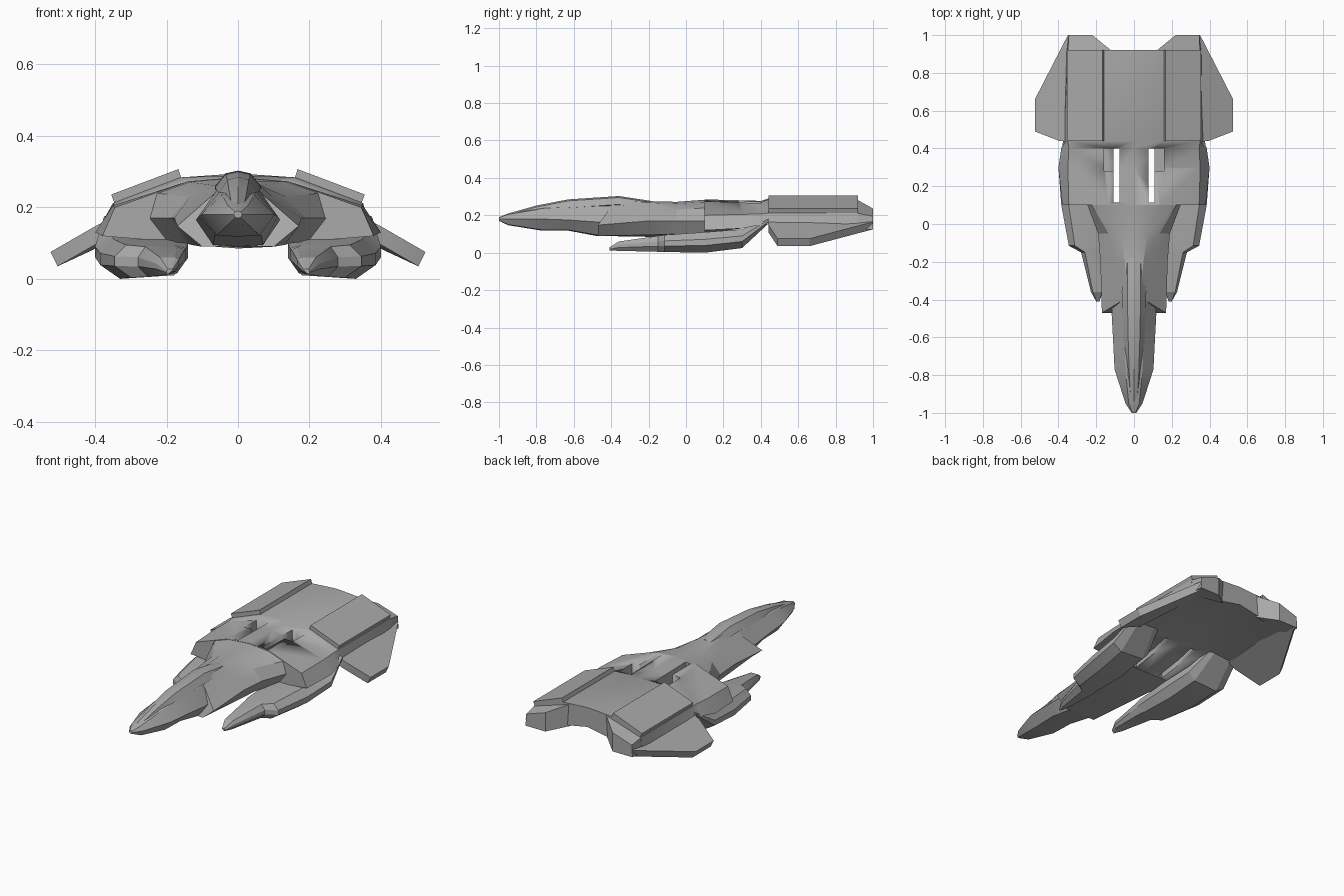
import bpy, bmesh, math

cube = bpy.data.objects.get("Cube")
if cube:
    bpy.data.objects.remove(cube, do_unlink=True)

grey = bpy.data.materials.new("hull grey")
grey.use_nodes = True
colour = (0.4, 0.4, 0.4, 1)
grey.diffuse_color = colour
grey.node_tree.nodes["Principled BSDF"].inputs["Base Color"].default_value = colour


def loft(name, rings, smooth_angle=22):
    """Skin a closed body through rings that share a vertex count."""
    bm = bmesh.new()
    loops = [[bm.verts.new(point) for point in ring] for ring in rings]
    count = len(loops[0])
    for first, second in zip(loops, loops[1:]):
        for i in range(count):
            j = (i + 1) % count
            bm.faces.new((first[i], first[j], second[j], second[i]))
    bm.faces.new(loops[0])
    bm.faces.new(loops[-1])
    bmesh.ops.recalc_face_normals(bm, faces=bm.faces)
    mesh = bpy.data.meshes.new(name)
    bm.to_mesh(mesh)
    bm.free()
    mesh.shade_smooth()
    mesh.set_sharp_from_angle(angle=math.radians(smooth_angle))
    mesh.materials.append(grey)
    obj = bpy.data.objects.new(name, mesh)
    bpy.context.scene.collection.objects.link(obj)
    return obj


def mirrored_ring(y, half):
    """Half section from top centre to bottom centre; a third value shifts y."""
    right = [(p[0], y + (p[2] if len(p) > 2 else 0), p[1]) for p in half]
    return right + [(-x, py, z) for x, py, z in reversed(right[1:-1])]


def symmetric_body(name, sections):
    return loft(name, [mirrored_ring(y, half) for y, half in sections])


def pair(name, rings):
    """The same part on the left (+x) and right (-x)."""
    for side, sign in (("left", 1), ("right", -1)):
        loft(side + "_" + name, [[(sign * x, y, z) for x, y, z in r] for r in rings])


def box_rings(x0, x1, y0, y1, z0, z1):
    return [[(x0, y, z0), (x1, y, z0), (x1, y, z1), (x0, y, z1)] for y in (y0, y1)]


def cut(target, cutter):
    mod = target.modifiers.new("slot", "BOOLEAN")
    mod.operation = "DIFFERENCE"
    mod.solver = "EXACT"
    mod.object = cutter
    bpy.context.view_layer.objects.active = target
    bpy.ops.object.modifier_apply(modifier=mod.name)
    bpy.data.objects.remove(cutter, do_unlink=True)


# Broad arched rear hull
hull = symmetric_body("main_hull", [
    (0.10, [(0, .285), (.14, .273), (.345, .2), (.38, .12), (.2, .105), (0, .1)]),
    (0.30, [(0, .28), (.15, .27), (.35, .205), (.4, .13), (.2, .13), (0, .13)]),
    (0.40, [(0, .277), (.15, .268), (.345, .207), (.385, .15), (.2, .155), (0, .155)]),
    (0.44, [(0, .29), (.16, .284), (.35, .212), (.37, .15), (.2, .165), (0, .17)]),
    (0.92, [(0, .295), (.16, .284), (.35, .212), (.36, .12), (.16, .15), (0, .18)]),
])

# Slots through the hull and the shallow notches beside them
for sign in (1, -1):
    for x0, x1, y0, z0 in ((.078, .108, .115, 0), (.1, .158, .28, .2)):
        rings = box_rings(x0, x1, y0, .4, z0, .4)
        cut(hull, loft("slot_cutter", [[(sign * x, y, z) for x, y, z in r] for r in rings]))

# Neck flaring from the collar into the hull
symmetric_body("neck", [
    (-.47, [(0, .29, .06), (.03, .285, .06), (.07, .235, .06), (.17, .148), (.1, .09), (0, .09)]),
    (-.20, [(0, .275), (.05, .266), (.095, .232), (.178, .17), (.13, .095), (0, .085)]),
    (-.05, [(0, .272), (.07, .262), (.135, .23), (.19, .17), (.15, .1), (0, .085)]),
    (.11, [(0, .284), (.14, .272), (.23, .24), (.25, .17), (.2, .105), (0, .1)]),
])

# Faceted head
symmetric_body("head", [
    (-1.0, [(0, .19), (.008, .188), (.012, .18), (.008, .172), (0, .17)]),
    (-.95, [(0, .21), (.028, .205), (.045, .18), (.03, .15), (0, .147)]),
    (-.77, [(0, .245), (.045, .235), (.103, .18), (.06, .122), (0, .118)]),
    (-.63, [(0, .258), (.052, .243), (.11, .175), (.065, .122), (0, .118)]),
    (-.48, [(0, .27), (.06, .248), (.118, .165), (.07, .095), (0, .09)]),
    (-.38, [(0, .27), (.06, .245), (.115, .165), (.07, .095), (0, .09)]),
])

# Raised canopy spine along the head
symmetric_body("canopy_spine", [
    (y, [(0, top), (width * .55, top - .008), (width, top - .045), (0, top - .06)])
    for y, top, width in ((-.94, .213, .03), (-.8, .252, .045), (-.63, .285, .055),
                          (-.36, .303, .065), (-.18, .276, .06))])


# Stepped pods slung under the hull
def pod_ring(y, x0, x1, z0, z1):
    c, d = (x1 - x0) * .16, (z1 - z0) * .35
    return [(x0, y, z1 - d * .3), (x0 + c, y, z1), (x1 - c, y, z1), (x1, y, z1 - d),
            (x1, y, z0 + d), (x1 - c * 1.4, y, z0), (x0 + c, y, z0 + .01), (x0, y, z0 + d * 1.5)]


pair("under_pod", [pod_ring(*s) for s in (
    (-.41, .183, .2, .012, .028),
    (-.36, .165, .228, .01, .06),
    (-.15, .15, .28, .005, .09),
    (-.115, .145, .345, .004, .095),
    (.1, .14, .385, 0, .11),
    (.3, .15, .4, .025, .125),
    (.44, .19, .375, .155, .185))])

# Raised dorsal panels following the arch
pair("dorsal_panel", [
    [(.167, y, .307), (.355, y, .236), (.343, y, .205), (.157, y, .276)] for y in (.44, .92)])

# Drooping side wings
wing_top = [(.34, .44, .175), (.395, .44, .15), (.525, .49, .075),
            (.525, .66, .075), (.35, 1.0, .165), (.3, .92, .18)]
pair("side_wing", [wing_top, [(x - .02, y, z - .04) for x, y, z in wing_top]])

# Tapered engine housings at the stern
pair("engine_housing", [
    [(.11, .91, .286), (.35, .91, .212), (.36, .91, .12), (.12, .91, .15)],
    [(.22, 1.0, .236), (.345, 1.0, .195), (.35, 1.0, .125), (.22, 1.0, .125)]])
